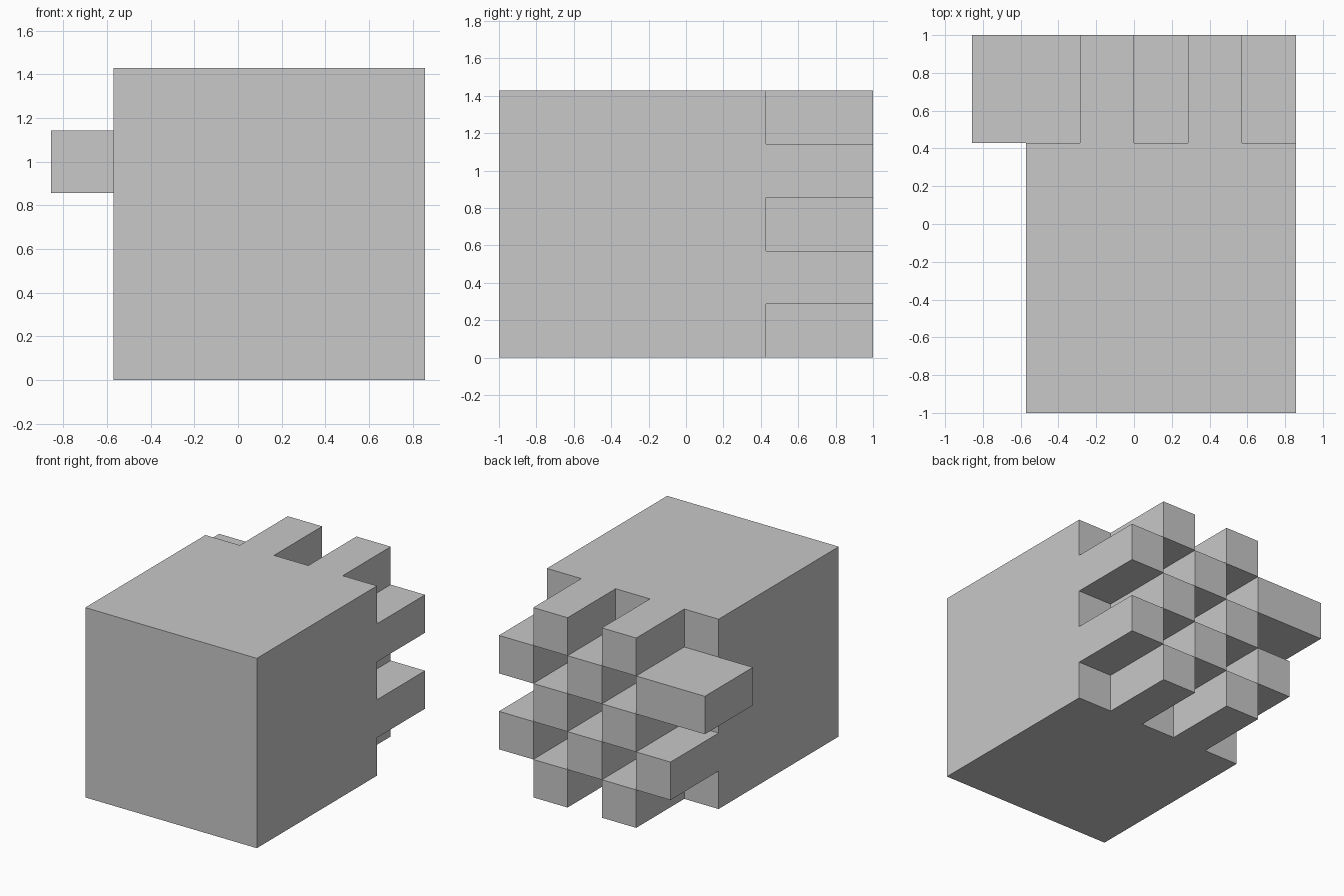
import bpy
import bmesh
from mathutils import Vector

if "Cube" in bpy.data.objects:
    bpy.data.objects.remove(bpy.data.objects["Cube"], do_unlink=True)

U = 2 / 7                                   # one grid cell
N = 5                                       # cells along each block edge
ORIGIN = Vector((-2 * U, -1, 0))            # low corner of the block

grey = bpy.data.materials.new("light_grey")
grey.use_nodes = True
grey.diffuse_color = (0.58, 0.58, 0.58, 1)
grey.node_tree.nodes["Principled BSDF"].inputs["Base Color"].default_value = grey.diffuse_color

bm = bmesh.new()


def cell(face):
    """Face centre measured in grid cells from the block's low corner."""
    return (face.calc_center_median() - ORIGIN) / U


def face_at(x, y, z):
    target = Vector((x, y, z))
    return min(bm.faces, key=lambda f: (cell(f) - target).length)


def extrude(faces, offset):
    """Push a group of faces out or in as one square-sided prism."""
    result = bmesh.ops.extrude_face_region(bm, geom=faces)["geom"]
    verts = [g for g in result if isinstance(g, bmesh.types.BMVert)]
    bmesh.ops.translate(bm, verts=verts, vec=Vector(offset) * U)
    bm.normal_update()


# Solid block divided into square cells
bmesh.ops.create_cube(bm, size=N * U)
bmesh.ops.translate(bm, verts=bm.verts, vec=ORIGIN + Vector((1, 1, 1)) * N * U / 2)
bmesh.ops.subdivide_edges(bm, edges=bm.edges, cuts=N - 1, use_grid_fill=True)
bm.normal_update()

# Sockets sunk one cell into the left side: one double, two single
for group in ([(1, 2), (2, 2)], [(3, 1)], [(3, 3)]):
    extrude([face_at(N, y + 0.5, z + 0.5) for y, z in group], (-1, 0, 0))

# Checkerboard of pegs on the back, two cells long
for i in range(N):
    for k in range(N):
        if (i + k) % 2:
            extrude([face_at(i + 0.5, N, k + 0.5)], (0, 2, 0))

# Side tab: widens one outer peg by a cell
extrude([face_at(0, N + 1, 3.5)], (-1, 0, 0))

mesh = bpy.data.meshes.new("pegged_block")
bm.to_mesh(mesh)
bm.free()
mesh.materials.append(grey)
block = bpy.data.objects.new("pegged_block", mesh)
bpy.context.collection.objects.link(block)
